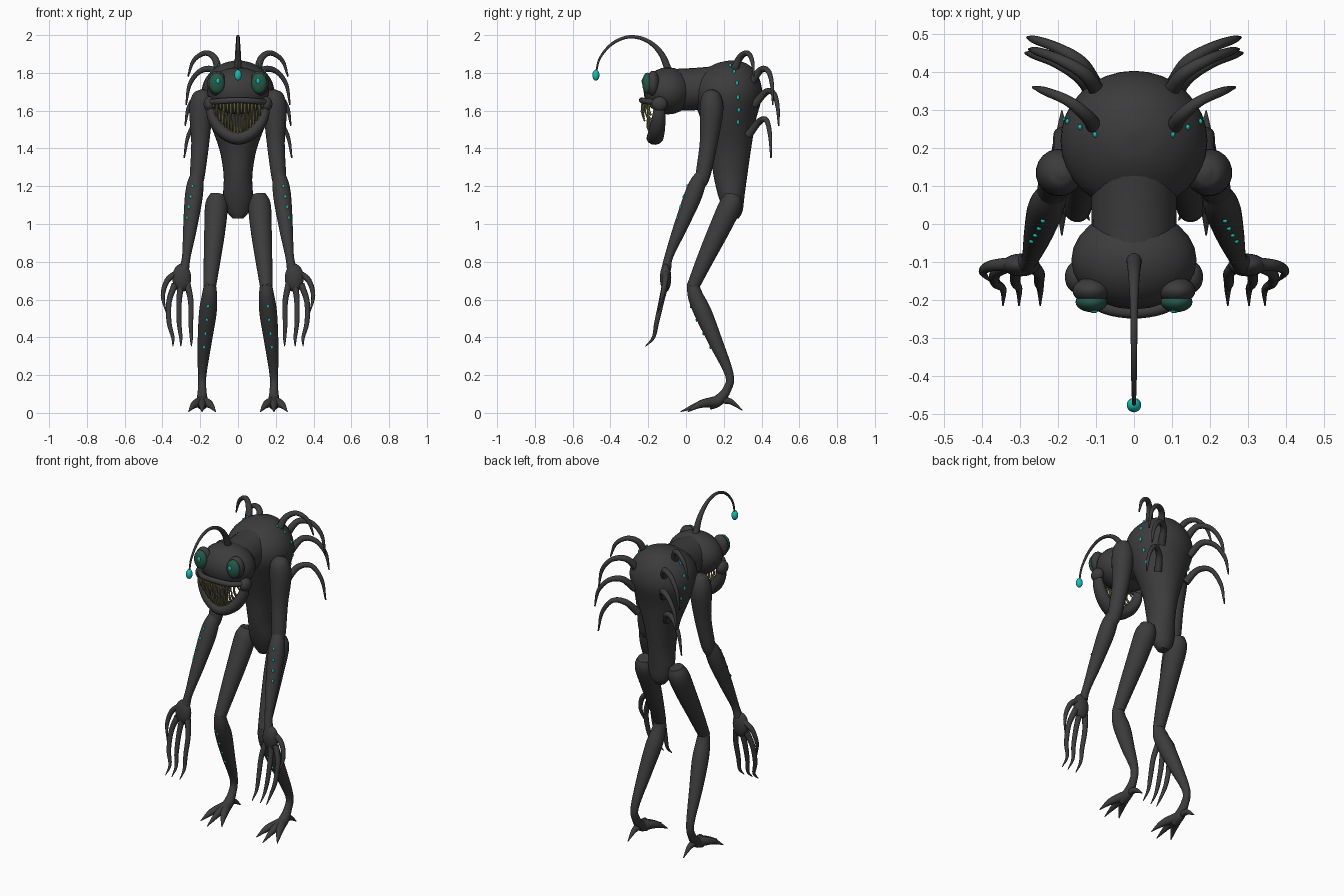
import bpy, bmesh, math
from mathutils import Vector, Matrix
from mathutils.bvhtree import BVHTree

cube = bpy.data.objects.get("Cube")
if cube:
    bpy.data.objects.remove(cube)


def material(name, rgb):
    m = bpy.data.materials.new(name)
    m.use_nodes = True
    m.diffuse_color = (*rgb, 1)
    m.node_tree.nodes["Principled BSDF"].inputs["Base Color"].default_value = (*rgb, 1)
    return m


SKIN = material("charcoal_skin", (0.045, 0.045, 0.045))
GLOW = material("glowing_cyan", (0.01, 0.52, 0.47))
EYE = material("dark_green", (0.02, 0.1, 0.065))
TOOTH = material("olive_tooth", (0.2, 0.18, 0.06))


def finish(name, bm, mat, mirror=False):
    bmesh.ops.recalc_face_normals(bm, faces=bm.faces)
    mesh = bpy.data.meshes.new(name)
    bm.to_mesh(mesh)
    bm.free()
    mesh.shade_smooth()
    mesh.set_sharp_from_angle(angle=math.radians(50))
    mesh.materials.append(mat)
    ob = bpy.data.objects.new(name, mesh)
    bpy.context.collection.objects.link(ob)
    if mirror:
        ob.modifiers.new("Mirror", 'MIRROR').use_axis[0] = True
    return ob


def add_ball(bm, centre, size, seg=24):
    mat = Matrix.Translation(centre) @ Matrix.Diagonal((*size, 1))
    bmesh.ops.create_uvsphere(bm, u_segments=seg, v_segments=seg // 2, radius=1, matrix=mat)


def ball(name, centre, size, mat=SKIN, mirror=False):
    bm = bmesh.new()
    add_ball(bm, centre, size)
    return finish(name, bm, mat, mirror)


def smooth_path(points, steps):
    # Catmull-Rom through x, y, z and radius
    p = [Vector(q) for q in points]
    p = [2 * p[0] - p[1]] + p + [2 * p[-1] - p[-2]]
    out = []
    for i in range(1, len(p) - 2):
        a, b, c, d = p[i - 1:i + 3]
        for s in range(steps):
            t = s / steps
            out.append(0.5 * (2 * b + (c - a) * t + (2 * a - 5 * b + 4 * c - d) * t * t
                              + (3 * b - a - 3 * c + d) * t ** 3))
    return out + [p[-2]]


def add_rings(bm, rings):
    loops = [[bm.verts.new(v) for v in ring] for ring in rings]
    n = len(loops[0])
    for a, b in zip(loops, loops[1:]):
        for i in range(n):
            bm.faces.new((a[i], a[(i + 1) % n], b[(i + 1) % n], b[i]))
    bm.faces.new(loops[0])
    bm.faces.new(loops[-1])


def add_tube(bm, points, sides=12, steps=5, depth=1.0):
    path = smooth_path(points, steps)
    pos = [q.to_3d() for q in path]
    rings, normal, last = [], None, None
    for i, q in enumerate(path):
        tan = (pos[min(i + 1, len(pos) - 1)] - pos[max(i - 1, 0)]).normalized()
        if normal is None:
            normal = tan.orthogonal().normalized()
        else:
            normal = last.rotation_difference(tan) @ normal
        last, side, r = tan, tan.cross(normal), max(q[3], 0.0015)
        ring = []
        for k in range(sides):
            a = math.tau * k / sides
            off = (normal * math.cos(a) + side * math.sin(a)) * r
            off.y *= depth
            ring.append(pos[i] + off)
        rings.append(ring)
    add_rings(bm, rings)


def tubes(name, paths, mat=SKIN, mirror=False, **kw):
    bm = bmesh.new()
    for p in paths:
        add_tube(bm, p, **kw)
    return finish(name, bm, mat, mirror)


# Torso lofted from stacked ellipses: z, centre y, half width, half depth
profile = [(1.03, .25, .03, .03), (1.07, .25, .06, .05), (1.15, .24, .078, .07),
           (1.26, .235, .076, .09), (1.4, .235, .1, .11), (1.55, .225, .155, .145),
           (1.67, .22, .192, .182), (1.75, .22, .182, .175), (1.81, .23, .14, .135),
           (1.85, .24, .08, .08), (1.866, .245, .015, .015)]
bm = bmesh.new()
add_rings(bm, [[(rx * math.cos(math.tau * k / 32), cy + ry * math.sin(math.tau * k / 32), z)
                for k in range(32)] for z, cy, rx, ry in smooth_path(profile, 4)])
torso = finish("torso", bm, SKIN)

# Neck and head
tubes("neck", [[(0, .2, 1.73, .11), (0, .06, 1.715, .112), (0, -.08, 1.71, .11)]], sides=24)
ball("head", (0, -.095, 1.705), (.165, .13, .125))
ball("eye_socket", (.112, -.175, 1.745), (.05, .035, .066), SKIN, True)
ball("eye", (.112, -.205, 1.745), (.042, .027, .056), EYE, True)
ball("pupil", (.106, -.229, 1.757), (.01, .006, .014), GLOW, True)
ball("jaw_hinge", (.15, -.14, 1.635), (.032, .042, .04), SKIN, True)

# Mouth: lip, jaw and two rows of needle teeth
tubes("upper_lip", [[(-.15, -.16, 1.645, .014), (-.09, -.215, 1.65, .016), (0, -.233, 1.655, .016),
                     (.09, -.215, 1.65, .016), (.15, -.16, 1.645, .014)]])
side = [(.148, -.14, 1.635, .022), (.132, -.145, 1.56, .03), (.08, -.155, 1.49, .035)]
jaw = side + [(0, -.165, 1.455, .036)] + [(-x, y, z, r) for x, y, z, r in reversed(side)]
tubes("lower_jaw", [jaw], depth=1.25)
upper, lower = [], []
for i in range(15):
    u = i / 7 - 1
    x, y = .13 * u, -.228 + .05 * u * u
    size = (.11 - .05 * u * u) * (1 if i % 2 else .75)
    upper.append([(x, y, 1.65, .007), (x, y - .006, 1.65 - size / 2, .006), (x, y + .008, 1.65 - size, .001)])
    x, foot = .115 * u, 1.475 + .1 * abs(u) ** 1.7
    top = foot + (.1 - .04 * u * u) * (.75 if i % 2 else 1)
    lower.append([(x, -.185, foot, .007), (x, -.203, (foot + top) / 2, .006), (x, -.2, top, .001)])
tubes("upper_teeth", upper, TOOTH, sides=6, steps=2)
tubes("lower_teeth", lower, TOOTH, sides=6, steps=2)

# Lure on the forehead
tubes("lure_stalk", [[(0, -.085, 1.79, .022), (0, -.13, 1.9, .016), (0, -.205, 1.97, .011),
                      (0, -.3, 1.991, .009), (0, -.39, 1.955, .008), (0, -.455, 1.88, .006),
                      (0, -.477, 1.8, .005)]])
ball("lure_bulb", (0, -.477, 1.788), (.019, .019, .029), GLOW)

# Four pairs of back tendrils
tubes("back_tendrils", [
    [(.1, .25, 1.8, .022), (.125, .285, 1.88, .018), (.175, .325, 1.905, .014), (.235, .35, 1.865, .011), (.265, .36, 1.78, .004)],
    [(.09, .34, 1.74, .022), (.13, .395, 1.815, .018), (.2, .435, 1.81, .014), (.255, .455, 1.74, .011), (.275, .46, 1.63, .004)],
    [(.1, .36, 1.63, .022), (.14, .425, 1.7, .018), (.205, .465, 1.69, .014), (.26, .485, 1.62, .011), (.28, .491, 1.52, .004)],
    [(.1, .33, 1.47, .022), (.14, .385, 1.54, .018), (.205, .425, 1.55, .014), (.262, .445, 1.47, .011), (.285, .45, 1.35, .004)],
], mirror=True)

# Arms and hands
tubes("upper_arm", [[(.19, .135, 1.712, .01), (.19, .135, 1.698, .038), (.193, .135, 1.66, .057),
                     (.197, .135, 1.59, .062), (.2, .12, 1.43, .048), (.215, .09, 1.26, .04),
                     (.22, .07, 1.2, .03)]], mirror=True, sides=20)
forearm = tubes("forearm", [[(.216, .088, 1.27, .03), (.226, .06, 1.21, .044), (.236, .03, 1.13, .047),
                             (.255, -.035, .97, .036), (.273, -.09, .83, .023), (.285, -.105, .76, .026)]],
                mirror=True, sides=20)
ball("palm", (.298, -.108, .715), (.05, .03, .075), SKIN, True)
fingers = [[(.325, -.105, .74, .018), (.375, -.11, .7, .015), (.398, -.125, .62, .011), (.38, -.15, .53, .002)]]
for x0, x1, x2 in ((.335, .365, .345), (.302, .312, .303), (.268, .25, .247)):
    fingers.append([(x0, -.11, .68, .018), (x1, -.13, .59, .015), (x1, -.155, .48, .013),
                    (x2, -.172, .4, .009), (x2, -.215, .352, .002)])
tubes("fingers", fingers, mirror=True)

# Legs and clawed feet
tubes("thigh", [[(.108, .25, 1.155, .04), (.114, .235, 1.1, .06), (.122, .18, .98, .057),
                 (.137, .1, .81, .045), (.15, .035, .665, .033)]], mirror=True, sides=20)
shin = tubes("shin", [[(.148, .035, .69, .03), (.151, .05, .62, .041), (.16, .09, .53, .047),
                       (.176, .155, .38, .038), (.19, .23, .2, .023), (.19, .215, .12, .023),
                       (.19, .17, .065, .03), (.19, .12, .04, .026)]], mirror=True, sides=20)
toes = [[(.19, .16, .06, .03), (x, .075, .045, .02), (x2, y, .006, .002)]
        for x, x2, y in ((.19, .19, -.03), (.15, .118, .01), (.23, .262, .01))]
toes.append([(.19, .17, .07, .022), (.19, .235, .06, .016), (.19, .298, .014, .002)])
tubes("toes", toes, mirror=True)


# Glowing spots laid on the skin by casting rays at each part
def spots(name, target, origins, direction, size):
    tree = BVHTree.FromPolygons([v.co for v in target.data.vertices],
                                [p.vertices for p in target.data.polygons])
    bm = bmesh.new()
    for o in origins:
        hit = tree.ray_cast(Vector(o), Vector(direction))[0]
        if hit:
            add_ball(bm, hit, size, 12)
    finish(name, bm, GLOW, True)


spots("flank_spots", torso, [(1, y, z) for y, z in ((.235, 1.838), (.255, 1.805), (.27, 1.745),
      (.275, 1.67), (.28, 1.605), (.275, 1.54))], (-1, 0, 0), (.006, .008, .013))
spots("forearm_spots", forearm, [(.24 + .01 * i, -1, 1.2 - .056 * i) for i in range(4)],
      (0, 1, 0), (.007, .006, .011))
spots("shin_spots", shin, [(.158 + .007 * i, -1, .565 - .072 * i) for i in range(4)],
      (0, 1, 0), (.007, .005, .011))
